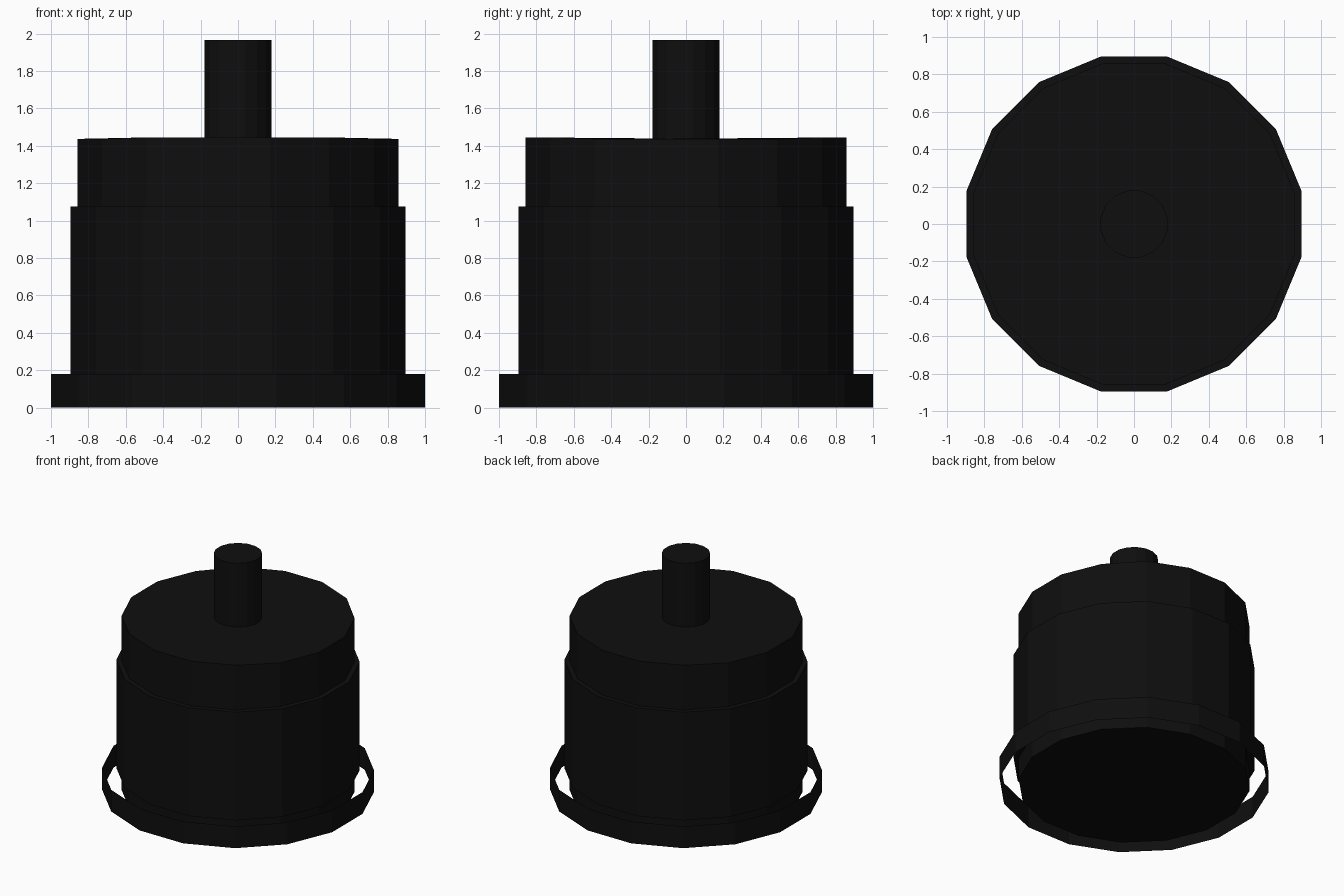
import bpy
import bmesh
import math

SIDES = 16

# Remove the default cube
cube = bpy.data.objects.get("Cube")
if cube:
    bpy.data.objects.remove(cube, do_unlink=True)

# Single black finish
black = bpy.data.materials.new("matte_black")
black.use_nodes = True
colour = (0.0045, 0.0045, 0.0045, 1.0)
black.diffuse_color = colour
shader = next(n for n in black.node_tree.nodes if n.type == "BSDF_PRINCIPLED")
shader.inputs["Base Color"].default_value = colour


def prism(name, apothem, bottom, top, capped=True, back_lift=0.0):
    """Upright sixteen-sided prism with flat sides facing the axes."""
    radius = apothem / math.cos(math.pi / SIDES)
    bm = bmesh.new()
    rings = []
    for z in (bottom, top):
        ring = []
        for i in range(SIDES):
            a = (i + 0.5) * math.tau / SIDES
            x, y = radius * math.cos(a), radius * math.sin(a)
            lift = back_lift if z == top and abs(y) > 0.8 * apothem else 0.0
            ring.append(bm.verts.new((x, y, z + lift)))
        rings.append(ring)
    low, high = rings
    for i in range(SIDES):
        j = (i + 1) % SIDES
        bm.faces.new((low[i], low[j], high[j], high[i]))
    if capped:
        bm.faces.new(high)
        bm.faces.new(low[::-1])
    mesh = bpy.data.meshes.new(name)
    bm.to_mesh(mesh)
    bm.free()
    mesh.materials.append(black)
    obj = bpy.data.objects.new(name, mesh)
    bpy.context.collection.objects.link(obj)
    return obj


# Inner drum runs the full height, its top very slightly warped
prism("inner_drum", 0.857, 0.0, 1.437, back_lift=0.008)

# Wider sleeve around the middle
prism("outer_sleeve", 0.895, 0.18, 1.075)

# Thin open band standing clear of the drum at the foot
prism("foot_band", 1.0, 0.0, 0.18, capped=False)

# Post on top
prism("top_post", 0.178, 1.42, 1.965)
